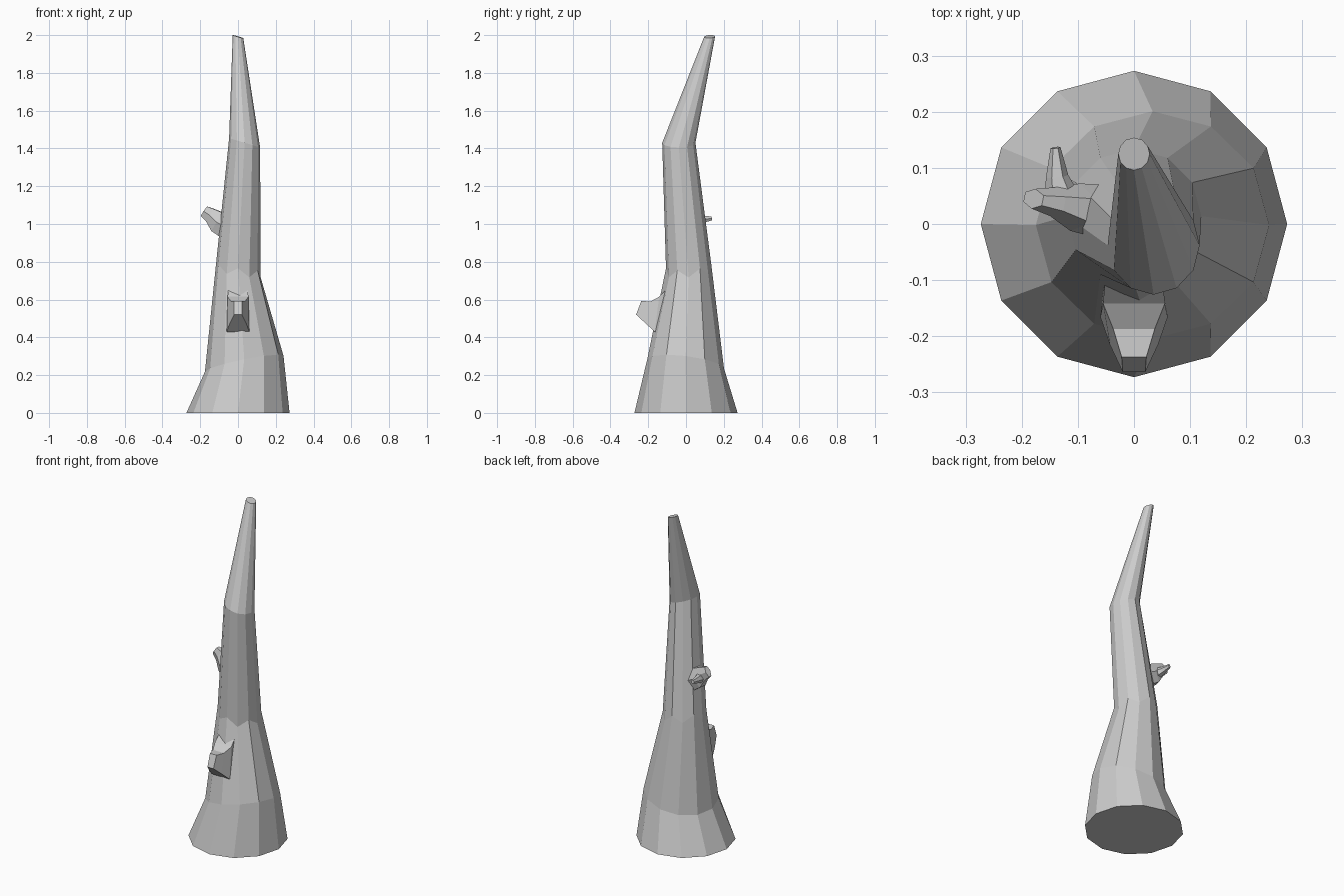
import bpy, bmesh, math
from mathutils import Vector

if "Cube" in bpy.data.objects:
    bpy.data.objects.remove(bpy.data.objects["Cube"])


def loft(name, rings):
    """Skin a closed, flat-shaded surface through rings of equal point count."""
    bm = bmesh.new()
    loops = [[bm.verts.new(p) for p in ring] for ring in rings]
    n = len(loops[0])
    for a, b in zip(loops, loops[1:]):
        for i in range(n):
            j = (i + 1) % n
            bm.faces.new((a[i], a[j], b[j], b[i]))
    bm.faces.new(loops[0][::-1])
    bm.faces.new(loops[-1])
    bmesh.ops.recalc_face_normals(bm, faces=bm.faces)
    mesh = bpy.data.meshes.new(name)
    bm.to_mesh(mesh)
    bm.free()
    obj = bpy.data.objects.new(name, mesh)
    bpy.context.collection.objects.link(obj)
    return obj


def trunk_ring(cx, cy, z, rx, ry, tilt_x, tilt_y, wave=0.0, sides=12):
    """Twelve-sided ring, tilted along x and y, with an optional zigzag."""
    pts = []
    for i in range(sides):
        a = math.tau * i / sides
        dx, dy = rx * math.cos(a), ry * math.sin(a)
        zig = wave if i % 2 else -wave
        pts.append((cx + dx, cy + dy, z + tilt_x * dx + tilt_y * dy + zig))
    return pts


def limb_ring(center, direction, width, height, sides=6):
    """Ring across a branch direction: sideways width, upright height."""
    c, d = Vector(center), Vector(direction).normalized()
    side = d.cross(Vector((0, 0, 1))).normalized()
    up = side.cross(d)
    return [c + side * width * math.cos(math.tau * i / sides)
            + up * height * math.sin(math.tau * i / sides) for i in range(sides)]


def quad_ring(wb, yb, zb, wt, yt, zt):
    """Four-cornered section of the front stub: bottom edge then top edge."""
    return [(-wb, yb, zb), (wb, yb, zb), (wt, yt, zt), (-wt, yt, zt)]


# Bent, tapering trunk
loft("trunk", [
    trunk_ring(0, 0, 0, 0.273, 0.273, 0, 0),
    trunk_ring(0.033, -0.002, 0.26, 0.208, 0.203, 0.2, -0.12),
    trunk_ring(0.0, 0.014, 0.755, 0.12, 0.12, -0.15, 0.08, 0.02),
    trunk_ring(0.035, -0.038, 1.43, 0.082, 0.088, -0.3, 0.0),
    trunk_ring(0, 0.125, 1.992, 0.028, 0.029, -0.3, 0.05),
])

# Short stub on the front
loft("front_stub", [
    quad_ring(0.05, -0.10, 0.42, 0.05, -0.08, 0.68),
    quad_ring(0.06, -0.166, 0.43, 0.055, -0.142, 0.615),
    quad_ring(0.043, -0.215, 0.475, 0.037, -0.187, 0.59),
    quad_ring(0.02, -0.264, 0.52, 0.022, -0.237, 0.592),
])

# Broken branch on the left
direction = (-0.10, 0.02, 0.07)
loft("left_branch", [
    limb_ring((-0.04, 0.02, 0.975), direction, 0.05, 0.075),
    limb_ring((-0.105, 0.03, 1.01), direction, 0.043, 0.066),
    limb_ring((-0.145, 0.04, 1.046), direction, 0.026, 0.045),
    limb_ring((-0.179, 0.045, 1.068), direction, 0.018, 0.034),
])

# Small twig forking back from the left branch
direction = (-0.01, 0.08, 0.01)
loft("left_twig", [
    limb_ring((-0.125, 0.035, 1.015), direction, 0.036, 0.035),
    limb_ring((-0.137, 0.085, 1.024), direction, 0.02, 0.022),
    limb_ring((-0.140, 0.136, 1.03), direction, 0.009, 0.012),
])
